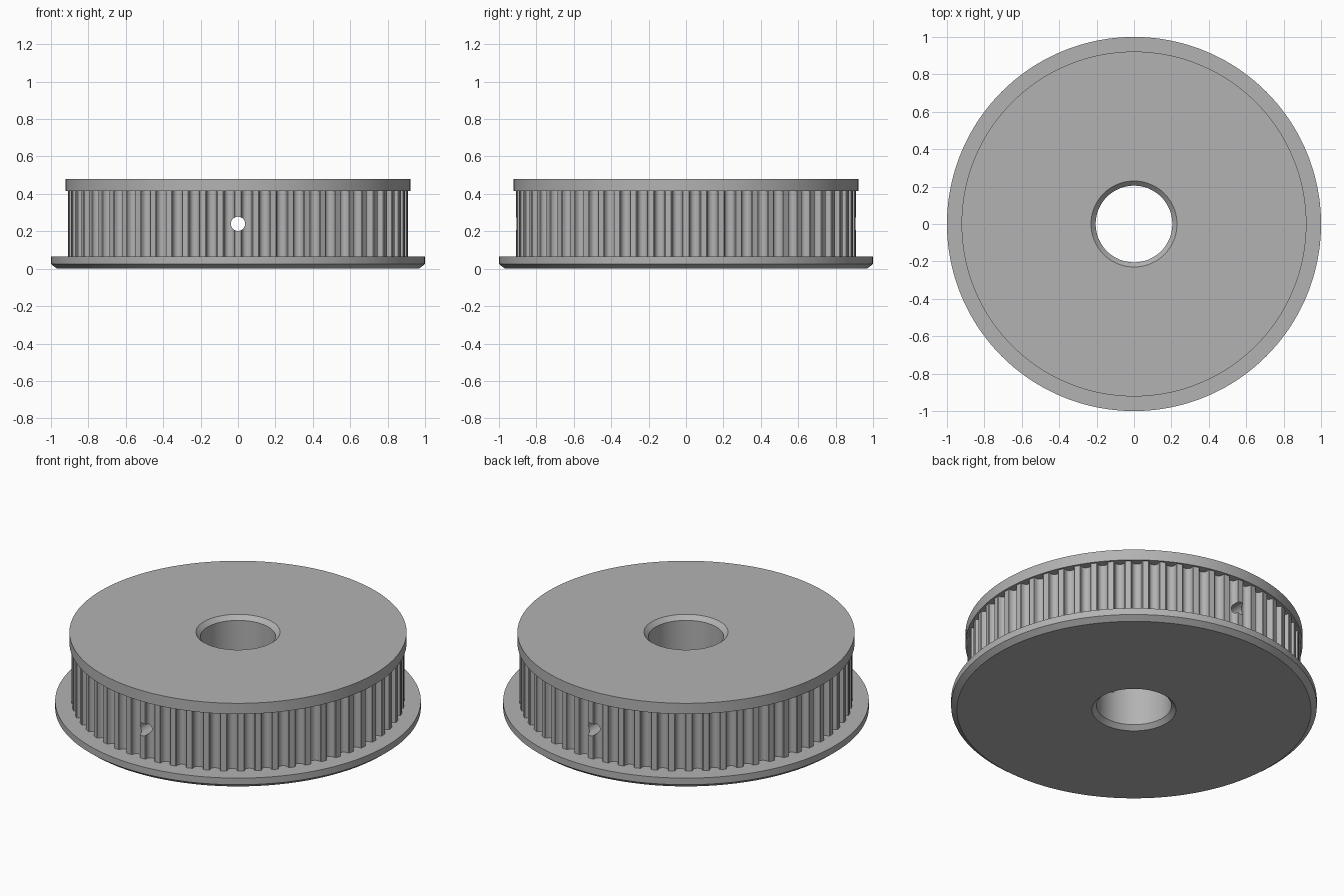
import bpy, bmesh, math
from mathutils import Matrix

cube = bpy.data.objects.get("Cube")
if cube:
    bpy.data.objects.remove(cube, do_unlink=True)

TEETH = 60
RIM = 0.91

# One flat metal colour
metal = bpy.data.materials.new("grey metal")
metal.use_nodes = True
colour = (0.45, 0.45, 0.45, 1)
metal.diffuse_color = colour
metal.node_tree.nodes["Principled BSDF"].inputs["Base Color"].default_value = colour

# Half of one belt groove: (distance from groove centre, depth)
half_groove = [(0.032, 0), (0.0285, 0.003), (0.027, 0.009), (0.0255, 0.018),
               (0.021, 0.027), (0.012, 0.034)]
groove = [(-x, d) for x, d in half_groove] + [(0, 0.036)] + \
         [(x, d) for x, d in reversed(half_groove)]

# Angle and tooth depth around the whole rim, with a tooth centred at the front
pitch = 2 * math.pi / TEETH
outline = [((k + 0.5) * pitch - math.pi / 2 + x / RIM, d)
           for k in range(TEETH) for x, d in groove]

# Cross-section of the wheel: (radius, height, follows the teeth)
section = [
    (0.23, 0.0, False), (0.968, 0.0, False),             # underside
    (1.0, 0.025, False), (1.0, 0.065, False),            # lower flange
    (RIM, 0.065, True), (RIM, 0.415, True),              # toothed rim
    (0.922, 0.415, False), (0.922, 0.48, False),         # upper flange
    (0.23, 0.48, False), (0.205, 0.455, False),          # top and bore chamfer
    (0.205, 0.025, False),                               # bore
]


def new_object(name, bm):
    bmesh.ops.recalc_face_normals(bm, faces=bm.faces[:])
    mesh = bpy.data.meshes.new(name)
    bm.to_mesh(mesh)
    bm.free()
    mesh.materials.append(metal)
    obj = bpy.data.objects.new(name, mesh)
    bpy.context.collection.objects.link(obj)
    return obj


# Toothed wheel: sweep the section around the outline
bm = bmesh.new()
rings = []
for radius, z, toothed in section:
    ring = []
    for angle, depth in outline:
        r = radius - depth if toothed else radius
        ring.append(bm.verts.new((r * math.cos(angle), r * math.sin(angle), z)))
    rings.append(ring)
for i, low in enumerate(rings):
    high = rings[(i + 1) % len(rings)]
    for j in range(len(outline)):
        n = (j + 1) % len(outline)
        bm.faces.new((low[j], low[n], high[n], high[j]))
wheel = new_object("toothed_pulley_wheel", bm)

# Set-screw hole running front to back
bm = bmesh.new()
bmesh.ops.create_cone(bm, cap_ends=True, segments=32, radius1=0.038, radius2=0.038,
                      depth=2.4, matrix=Matrix.Translation((0, 0, 0.24)) @
                      Matrix.Rotation(math.pi / 2, 4, 'X'))
cutter = new_object("screw_hole_cutter", bm)
cutter.hide_render = True

cut = wheel.modifiers.new("screw_holes", 'BOOLEAN')
cut.operation = 'DIFFERENCE'
cut.solver = 'EXACT'
cut.object = cutter
bpy.ops.object.select_all(action='DESELECT')
wheel.select_set(True)
bpy.context.view_layer.objects.active = wheel
bpy.ops.object.modifier_apply(modifier=cut.name)
bpy.data.objects.remove(cutter, do_unlink=True)
bpy.ops.object.shade_smooth_by_angle(angle=math.radians(30))
